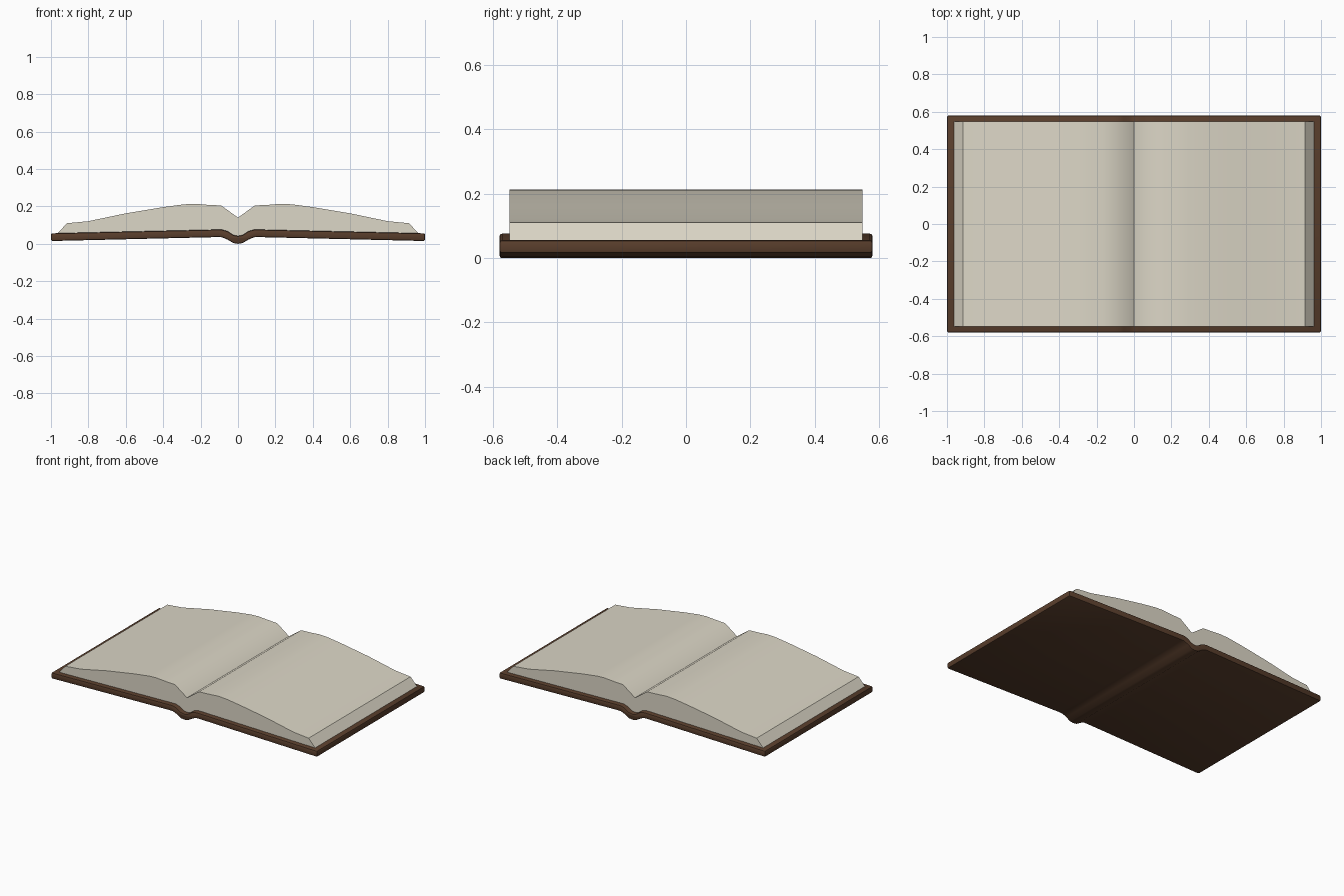
import bpy, bmesh, math

if "Cube" in bpy.data.objects:
    bpy.data.objects.remove(bpy.data.objects["Cube"])


def material(name, color):
    m = bpy.data.materials.new(name)
    m.diffuse_color = (*color, 1)
    m.use_nodes = True
    m.node_tree.nodes["Principled BSDF"].inputs["Base Color"].default_value = m.diffuse_color
    return m


def extrude_profile(name, outline, half_depth, mat, angle, bevel=0.0):
    """Extrude a closed XZ outline along Y, centred on y = 0."""
    bm = bmesh.new()
    face = bm.faces.new([bm.verts.new((x, -half_depth, z)) for x, z in outline])
    ext = bmesh.ops.extrude_face_region(bm, geom=[face], use_keep_orig=True)
    verts = [g for g in ext["geom"] if isinstance(g, bmesh.types.BMVert)]
    bmesh.ops.translate(bm, verts=verts, vec=(0, 2 * half_depth, 0))
    bmesh.ops.recalc_face_normals(bm, faces=bm.faces)
    if bevel:
        edges = [e for e in bm.edges if e.calc_face_angle(0) > math.radians(60)]
        bmesh.ops.bevel(bm, geom=edges, offset=bevel, segments=2,
                        profile=0.5, affect='EDGES')
    mesh = bpy.data.meshes.new(name)
    bm.to_mesh(mesh)
    bm.free()
    ob = bpy.data.objects.new(name, mesh)
    bpy.context.collection.objects.link(ob)
    mesh.materials.append(mat)
    bpy.ops.object.select_all(action='DESELECT')
    ob.select_set(True)
    bpy.context.view_layer.objects.active = ob
    bpy.ops.object.shade_smooth_by_angle(angle=math.radians(angle))
    return ob


def mirrored(half):
    """Full left-to-right line from a half profile starting at x = 0."""
    return [(-x, z) for x, z in reversed(half[1:])] + half


leather = material("brown_leather", (0.10, 0.048, 0.025))
paper = material("cream_paper", (0.72, 0.68, 0.57))

# Cover: two boards joined by a sunken spine
cover_top = [(0, 0.042), (0.025, 0.047), (0.055, 0.067), (0.085, 0.076),
             (0.11, 0.076), (1.0, 0.056)]
cover_bottom = [(0, 0.0), (0.025, 0.004), (0.055, 0.022), (0.085, 0.035),
                (0.11, 0.036), (1.0, 0.015)]
extrude_profile("book_cover", mirrored(cover_top) + mirrored(cover_bottom)[::-1],
                0.58, leather, 35, bevel=0.008)

# Page blocks: one per side, meeting at the gutter
page_top = [(0, 0.14), (0.09, 0.205), (0.17, 0.209), (0.23, 0.214), (0.29, 0.211),
            (0.4, 0.196), (0.6, 0.163), (0.8, 0.121), (0.915, 0.11), (0.965, 0.055)]
page_bottom = [(x, z - 0.002) for x, z in cover_top[:-1]]
half_outline = page_top + page_bottom[::-1]
for side, name in ((-1, "left_pages"), (1, "right_pages")):
    extrude_profile(name, [(side * x, z) for x, z in half_outline], 0.548, paper, 36)
